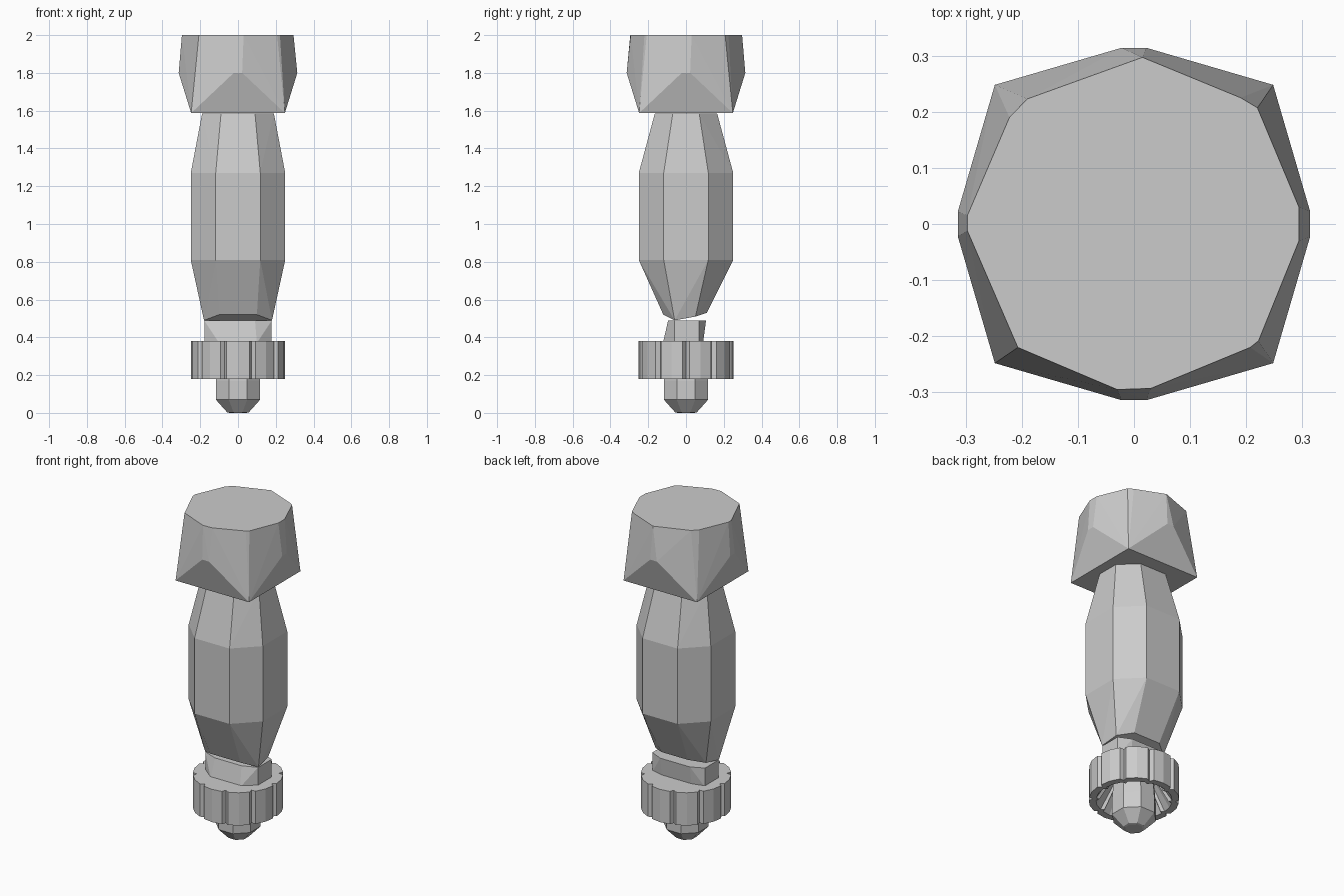
import bpy, bmesh
from math import sin, cos, radians, pi

if "Cube" in bpy.data.objects:
    bpy.data.objects.remove(bpy.data.objects["Cube"])


def finish(name, bm):
    bmesh.ops.recalc_face_normals(bm, faces=bm.faces)
    me = bpy.data.meshes.new(name)
    bm.to_mesh(me)
    bm.free()
    ob = bpy.data.objects.new(name, me)
    bpy.context.collection.objects.link(ob)
    return ob


def hull(name, points):
    """Faceted convex solid around a set of points."""
    bm = bmesh.new()
    for p in points:
        bm.verts.new(p)
    res = bmesh.ops.convex_hull(bm, input=bm.verts)
    loose = [v for v in bm.verts if not v.link_faces]
    bmesh.ops.delete(bm, geom=loose, context='VERTS')
    bmesh.ops.dissolve_limit(bm, angle_limit=radians(1),
                             verts=bm.verts, edges=bm.edges)
    return finish(name, bm)


def mirror4(x, y, z):
    return [(sx * x, sy * y, z) for sx in (-1, 1) for sy in (-1, 1)]


def octagon(a, b, z):
    """Square of half width a with cut corners starting at b."""
    return mirror4(a, b, z) + mirror4(b, a, z)


# Cap: square base, bulging mid ring, clipped octagonal top
cap_top = [(.015, .297), (.19, .225), (.22, .207), (.294, .03), (.294, -.03),
           (.222, -.208), (.207, -.22), (.03, -.293), (-.03, -.295),
           (-.207, -.22), (-.297, -.012), (-.297, .015), (-.222, .19), (-.19, .223)]
hull("cap", [(x, y, 2.0) for x, y in cap_top]
     + octagon(.314, .022, 1.8)
     + mirror4(.248, .248, 1.587))

# Grip: octagonal barrel, tapered at both ends, slanted underside
hull("grip", mirror4(.19, .07, 1.585) + mirror4(.09, .165, 1.585)
     + octagon(.25, .118, 1.27) + octagon(.25, .118, .81)
     + [(s * .18, -.06, .49) for s in (-1, 1)]
     + [(s * .10, -.12, .52) for s in (-1, 1)]
     + [(s * .17, .05, .51) for s in (-1, 1)]
     + [(s * .09, .11, .53) for s in (-1, 1)])

# Neck: short block leaning back at the front
hull("neck", [(s * .178, y, z) for s in (-1, 1) for y in (-.06, .07) for z in (.37, .488)]
     + [(s * .09, -.095, .488) for s in (-1, 1)]
     + [(s * .10, -.122, .37) for s in (-1, 1)]
     + [(s * .10, .106, .488) for s in (-1, 1)]
     + [(s * .10, .09, .37) for s in (-1, 1)])

# Collar: ten-lobed ring, solid on top and hollow underneath
LOBES = 10
angles = []
for i in range(LOBES):
    c = -pi / 2 + i * 2 * pi / LOBES
    angles += [(c - radians(14), .25), (c, .252), (c + radians(14), .25),
               (c + pi / LOBES, .228)]
bm = bmesh.new()


def ring(scale, z):
    return [bm.verts.new((r * scale * cos(a), r * scale * sin(a), z)) for a, r in angles]


rings = [ring(1, .38), ring(1, .18), ring(.84, .18), ring(.5, .32)]
n = len(angles)
for lo, hi in zip(rings, rings[1:]):
    for i in range(n):
        bm.faces.new((lo[i], lo[(i + 1) % n], hi[(i + 1) % n], hi[i]))
bm.faces.new(rings[0])
bm.faces.new(rings[-1])
finish("collar", bm)

# Tip: stubby faceted end knob
tip = []
for r, z in ((.115, .33), (.127, .17), (.127, .07), (.062, .003), (.05, 0)):
    tip += [(r * cos(radians(22.5 + 45 * i)), r * sin(radians(22.5 + 45 * i)), z)
            for i in range(8)]
hull("tip", tip)
